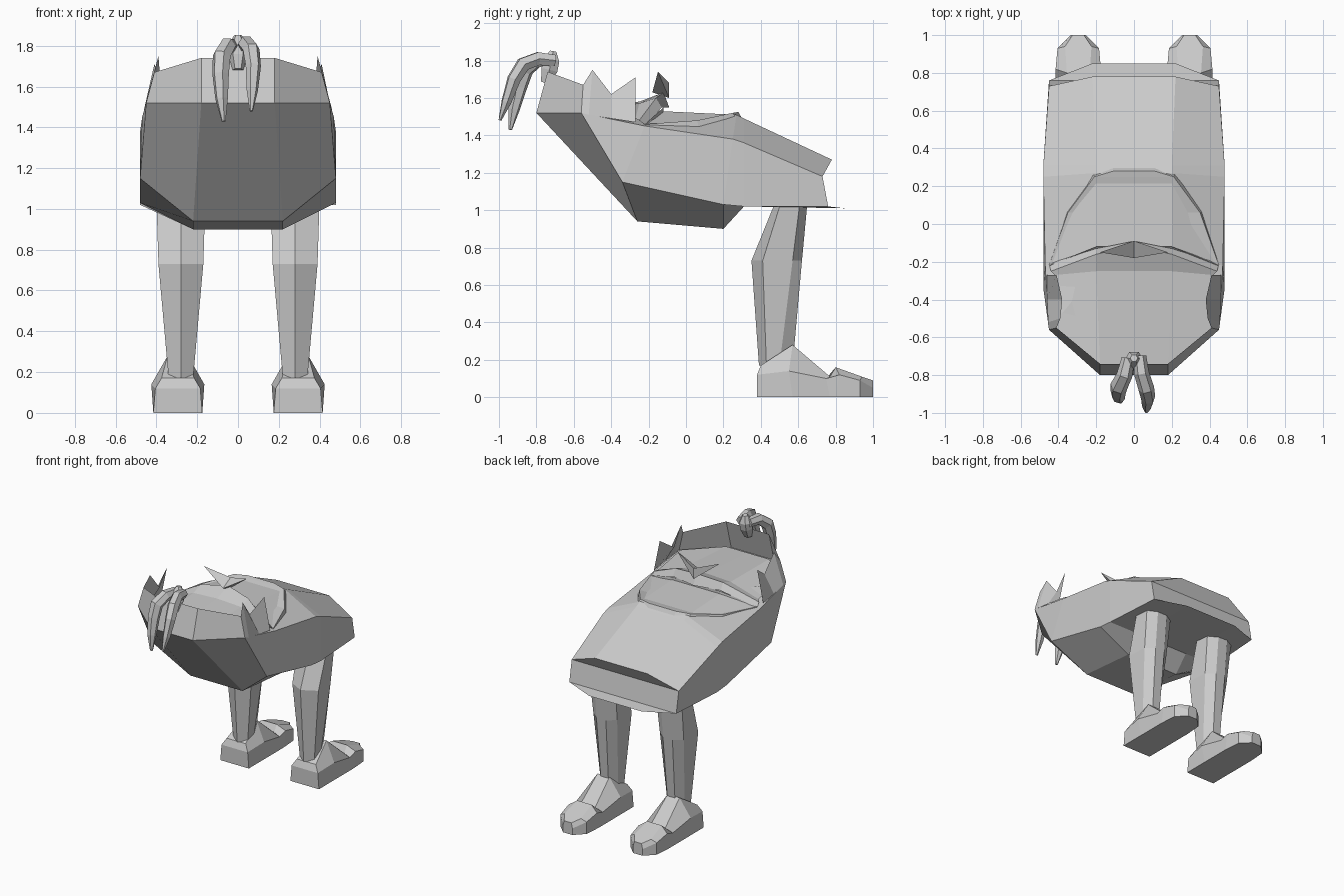
import bpy, bmesh
from mathutils import Vector

cube = bpy.data.objects.get("Cube")
if cube:
    bpy.data.objects.remove(cube)

grey = bpy.data.materials.new("plain_grey")
grey.use_nodes = True
grey.diffuse_color = (0.6, 0.6, 0.6, 1)
grey.node_tree.nodes["Principled BSDF"].inputs["Base Color"].default_value = (0.6, 0.6, 0.6, 1)


def finish(name, mesh):
    mesh.materials.clear()
    mesh.materials.append(grey)
    for p in mesh.polygons:
        p.use_smooth = False
    ob = bpy.data.objects.new(name, mesh)
    bpy.context.collection.objects.link(ob)
    return ob


def loft(name, halves, closed=True, caps=True, shift=0):
    """Mirror each half section across x, then skin from section to section."""
    bm = bmesh.new()
    rows = []
    for half in halves:
        full = half + [(-x, y, z) for x, y, z in reversed(half)]
        rows.append([bm.verts.new((x + shift, y, z)) for x, y, z in full])
    n = len(rows[0])
    for a, b in zip(rows, rows[1:]):
        for i in range(n if closed else n - 1):
            j = (i + 1) % n
            bm.faces.new((a[i], a[j], b[j], b[i]))
    if caps:
        for row in (rows[0], rows[-1]):
            for i in range(n // 2 - 1):
                bm.faces.new((row[i], row[i + 1], row[n - 2 - i], row[n - 1 - i]))
    bmesh.ops.remove_doubles(bm, verts=bm.verts[:], dist=0.0005)
    bmesh.ops.dissolve_degenerate(bm, edges=bm.edges[:], dist=0.0005)
    bmesh.ops.recalc_face_normals(bm, faces=bm.faces[:])
    mesh = bpy.data.meshes.new(name)
    bm.to_mesh(mesh)
    bm.free()
    return finish(name, mesh)


def strand(name, path):
    """Tapered faceted tube through (x, y, z, radius) points."""
    cu = bpy.data.curves.new(name + "_path", "CURVE")
    cu.dimensions = "3D"
    cu.bevel_depth = 1
    cu.bevel_resolution = 1
    cu.use_fill_caps = True
    sp = cu.splines.new("POLY")
    sp.points.add(len(path) - 1)
    for p, (x, y, z, r) in zip(sp.points, path):
        p.co = (x, y, z, 1)
        p.radius = r
    tmp = bpy.data.objects.new(name + "_path", cu)
    bpy.context.collection.objects.link(tmp)
    bpy.context.view_layer.update()
    deps = bpy.context.evaluated_depsgraph_get()
    mesh = bpy.data.meshes.new_from_object(tmp.evaluated_get(deps))
    bpy.data.objects.remove(tmp)
    return finish(name, mesh)


# Body: each section runs top, upper side, lower side, bottom
loft("body", [
    [(.20, -.25, 1.51), (.45, -.56, 1.52), (.45, -.56, 1.52), (.18, -.80, 1.52)],
    [(.20, -.15, 1.53), (.47, -.22, 1.45), (.48, -.34, 1.15), (.22, -.26, .94)],
    [(.20, .27, 1.51), (.48, .25, 1.38), (.48, .20, 1.03), (.22, .20, .90)],
    [(.20, .31, 1.49), (.48, .31, 1.36), (.48, .31, 1.02), (.22, .31, 1.02)],
    [(.22, .78, 1.27), (.45, .73, 1.18), (.45, .76, 1.02), (.22, .85, 1.01)],
])

# Jagged collar wall around the front, listed back to front
loft("front_collar", [
    [(.46, -.27, 1.47), (.46, -.40, 1.49), (.455, -.52, 1.51), (.45, -.56, 1.52), (.18, -.80, 1.52)],
    [(.41, -.27, 1.71), (.38, -.40, 1.62), (.39, -.50, 1.75), (.41, -.55, 1.67), (.18, -.74, 1.74)],
], closed=False, caps=False)

# Sloping floor inside the collar, rising to a ridge at the back
loft("neck_floor", [
    [(.43, -.55, 1.53), (.18, -.74, 1.55), (0, -.74, 1.55)],
    [(.42, -.27, 1.49), (.20, -.25, 1.57), (0, -.25, 1.58)],
    [(.44, -.25, 1.48), (.20, -.16, 1.60), (0, -.12, 1.63)],
    [(.45, -.21, 1.45), (.20, -.13, 1.55), (0, -.09, 1.55)],
], closed=False, caps=False)

# Two-pointed crest standing on the ridge
tip = (.18, -.15, 1.74)
loft("back_crest", [
    [tip, (0, -.18, 1.63)], [tip, (0, -.09, 1.68)],
    [tip, (0, -.09, 1.60)], [tip, (0, -.18, 1.63)],
], closed=False, caps=False)

# Raised rounded cape on the back
loft("back_cape", [
    [(.11, .30, 1.49), (.22, .27, 1.49), (.36, .07, 1.43), (.45, -.21, 1.43), (.20, -.12, 1.51)],
    [(.11, .28, 1.525), (.21, .25, 1.52), (.35, .06, 1.48), (.45, -.22, 1.46), (.20, -.12, 1.55)],
])

# Legs and feet
for side, s in (("left", 1), ("right", -1)):
    loft(side + "_leg", [
        [(0, .48, 1.05), (.12, .51, 1.05), (.11, .61, 1.05), (.04, .65, 1.05)],
        [(0, .35, .73), (.11, .41, .73), (.10, .57, .73), (.04, .62, .73)],
        [(0, .39, .17), (.06, .43, .17), (.06, .50, .17), (.03, .57, .17)],
    ], shift=.28 * s)
    loft(side + "_foot", [
        [(.08, .40, .17), (.11, .38, .12), (.12, .38, 0)],
        [(.05, .57, .28), (.13, .55, .14), (.12, .57, 0)],
        [(.06, .77, .11), (.12, .75, .10), (.12, .77, 0)],
        [(.06, .80, .16), (.12, .82, .12), (.12, .80, 0)],
        [(.07, .94, .11), (.11, .93, .09), (.11, .93, 0)],
        [(.03, 1, .09), (.04, 1, .05), (.04, 1, 0)],
    ], shift=.295 * s)

# Hanging strands over the front edge, with a knot at their root
strand("left_strand", [
    (.03, -.70, 1.80, .035), (.04, -.79, 1.81, .04), (.065, -.87, 1.78, .042),
    (.075, -.92, 1.70, .038), (.07, -.96, 1.58, .028), (.065, -.995, 1.48, .008)])
strand("right_strand", [
    (-.03, -.71, 1.80, .035), (-.05, -.80, 1.80, .042), (-.08, -.86, 1.75, .046),
    (-.085, -.89, 1.66, .042), (-.08, -.92, 1.54, .032), (-.07, -.94, 1.43, .01)])
strand("strand_knot", [
    (0, -.75, 1.68, .03), (0, -.73, 1.75, .05), (0, -.72, 1.80, .05), (0, -.71, 1.85, .02)])
